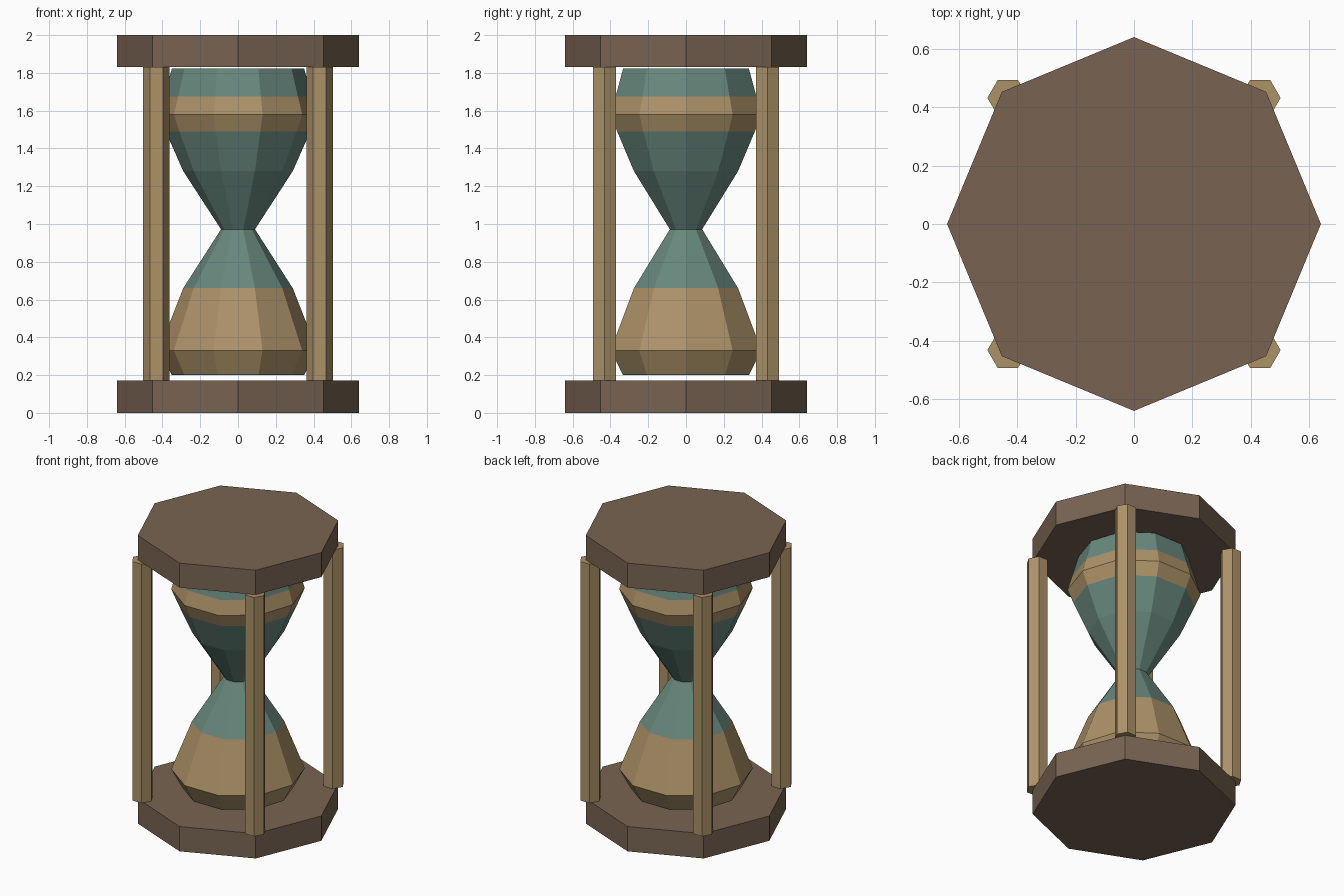
import bpy
import math

if "Cube" in bpy.data.objects:
    bpy.data.objects.remove(bpy.data.objects["Cube"], do_unlink=True)


def material(name, color):
    mat = bpy.data.materials.new(name)
    mat.use_nodes = True
    mat.diffuse_color = (*color, 1)
    mat.node_tree.nodes["Principled BSDF"].inputs["Base Color"].default_value = (*color, 1)
    return mat


def lathe(name, profile, sides, mats, slot_rule=lambda z: 0, center=(0, 0)):
    """Closed faceted solid from (radius, height) rings, first vertex on +x."""
    verts = [(r * math.cos(math.tau * i / sides), r * math.sin(math.tau * i / sides), z)
             for r, z in profile for i in range(sides)]
    faces = [tuple(reversed(range(sides))),
             tuple(range(len(verts) - sides, len(verts)))]
    for ring in range(len(profile) - 1):
        a, b = ring * sides, (ring + 1) * sides
        for i in range(sides):
            j = (i + 1) % sides
            faces.append((a + i, a + j, b + j, b + i))
    mesh = bpy.data.meshes.new(name)
    mesh.from_pydata(verts, [], faces)
    for mat in mats:
        mesh.materials.append(mat)
    for poly in mesh.polygons:
        poly.material_index = slot_rule(poly.center.z)
    obj = bpy.data.objects.new(name, mesh)
    obj.location = (*center, 0)
    bpy.context.collection.objects.link(obj)
    return obj


dark_wood = material("dark_wood", (0.188, 0.127, 0.084))
sand = material("sand_tan", (0.413, 0.287, 0.138))
glass = material("teal_glass", (0.138, 0.246, 0.205))

# Octagonal end plates
for name, bottom, top in (("base_plate", 0, 0.172), ("top_plate", 1.83, 2)):
    lathe(name, [(0.64, bottom), (0.64, top)], 8, [dark_wood])

# Four hexagonal posts
for y, depth in ((-0.432, "front"), (0.432, "back")):
    for x, side in ((-0.432, "right"), (0.432, "left")):
        lathe(f"{depth}_{side}_post", [(0.07, 0.172), (0.07, 1.83)], 6, [sand], center=(x, y))


# Ten-sided bulbs, with the sand levels as bands
def sand_band(z):
    return int(0.206 < z < 0.66 or 1.49 < z < 1.675)


lathe("lower_bulb",
      [(0.35, 0.2), (0.354, 0.207), (0.42, 0.33), (0.29, 0.66), (0.09, 0.972)],
      10, [glass, sand], sand_band)
lathe("upper_bulb",
      [(0.09, 0.972), (0.29, 1.28), (0.383, 1.49), (0.42, 1.58), (0.392, 1.675), (0.35, 1.823)],
      10, [glass, sand], sand_band)
